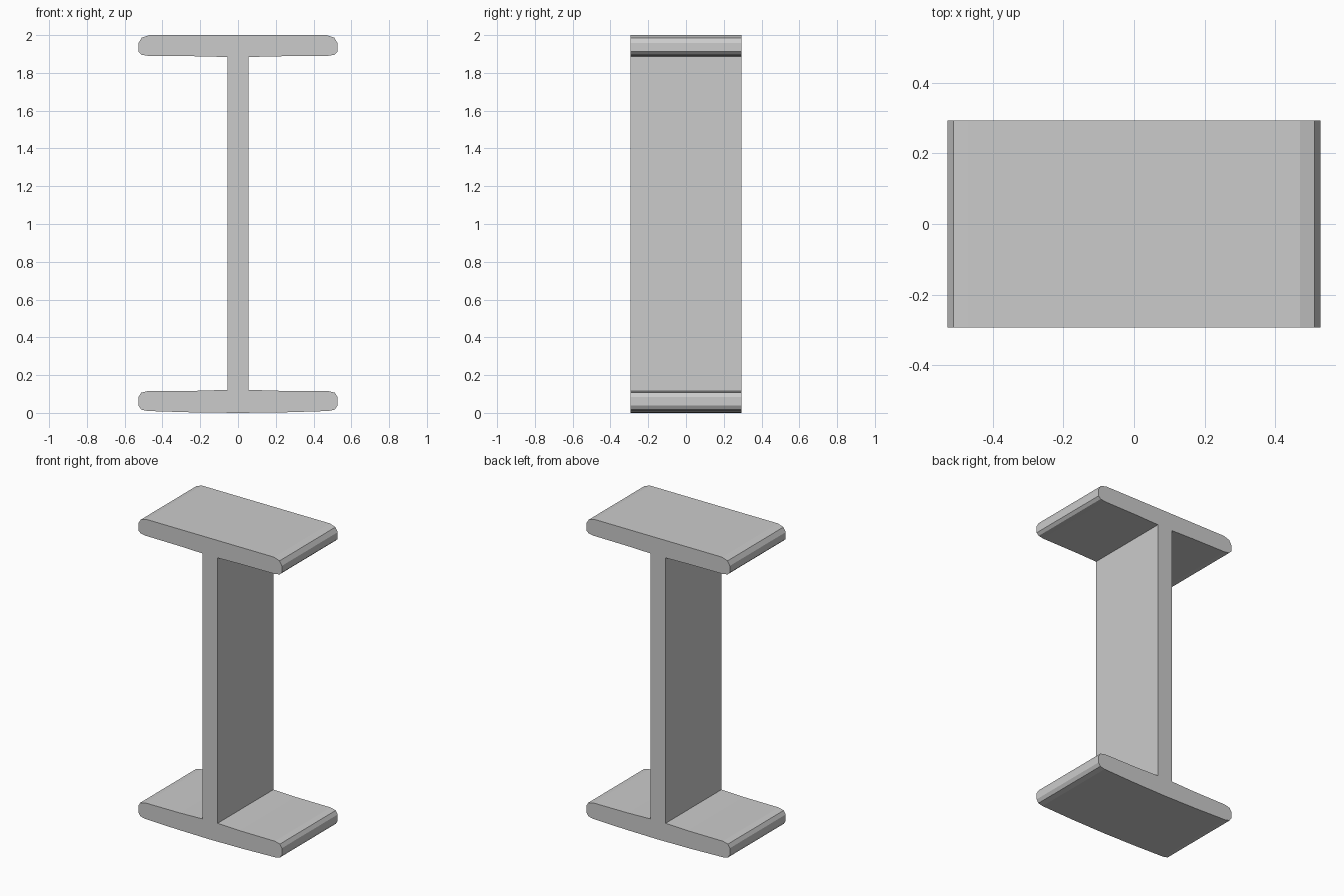
import bpy
import bmesh

cube = bpy.data.objects.get("Cube")
if cube:
    bpy.data.objects.remove(cube, do_unlink=True)

DEPTH = 0.293
WEB = 0.055

steel = bpy.data.materials.new("light_grey_steel")
steel.use_nodes = True
grey = (0.6, 0.6, 0.6, 1)
steel.diffuse_color = grey
steel.node_tree.nodes["Principled BSDF"].inputs["Base Color"].default_value = grey

# Right half of the beam section, from bottom to top
lower_flange = [(0.25, 0.003), (0.48, 0.01), (0.513, 0.018), (0.527, 0.04),
                (0.527, 0.083), (0.513, 0.107), (0.475, 0.116), (0.22, 0.117)]
upper_flange = [(0.22, 1.888), (0.475, 1.89), (0.51, 1.896), (0.527, 1.912),
                (0.527, 1.957), (0.51, 1.986), (0.47, 2.0)]
right = lower_flange + [(WEB, 0.122), (WEB, 1.884)] + upper_flange
section = right + [(-x, z) for x, z in reversed(right)]
section = [(0, 0)] + section

# Extrude the section from front to back
bm = bmesh.new()
front = bm.faces.new([bm.verts.new((x, -DEPTH, z)) for x, z in section])
extruded = bmesh.ops.extrude_face_region(bm, geom=[front])
back = [v for v in extruded["geom"] if isinstance(v, bmesh.types.BMVert)]
bmesh.ops.translate(bm, verts=back, vec=(0, 2 * DEPTH, 0))
bmesh.ops.recalc_face_normals(bm, faces=bm.faces)

mesh = bpy.data.meshes.new("i_beam")
bm.to_mesh(mesh)
bm.free()
mesh.materials.append(steel)
beam = bpy.data.objects.new("i_beam", mesh)
bpy.context.collection.objects.link(beam)
